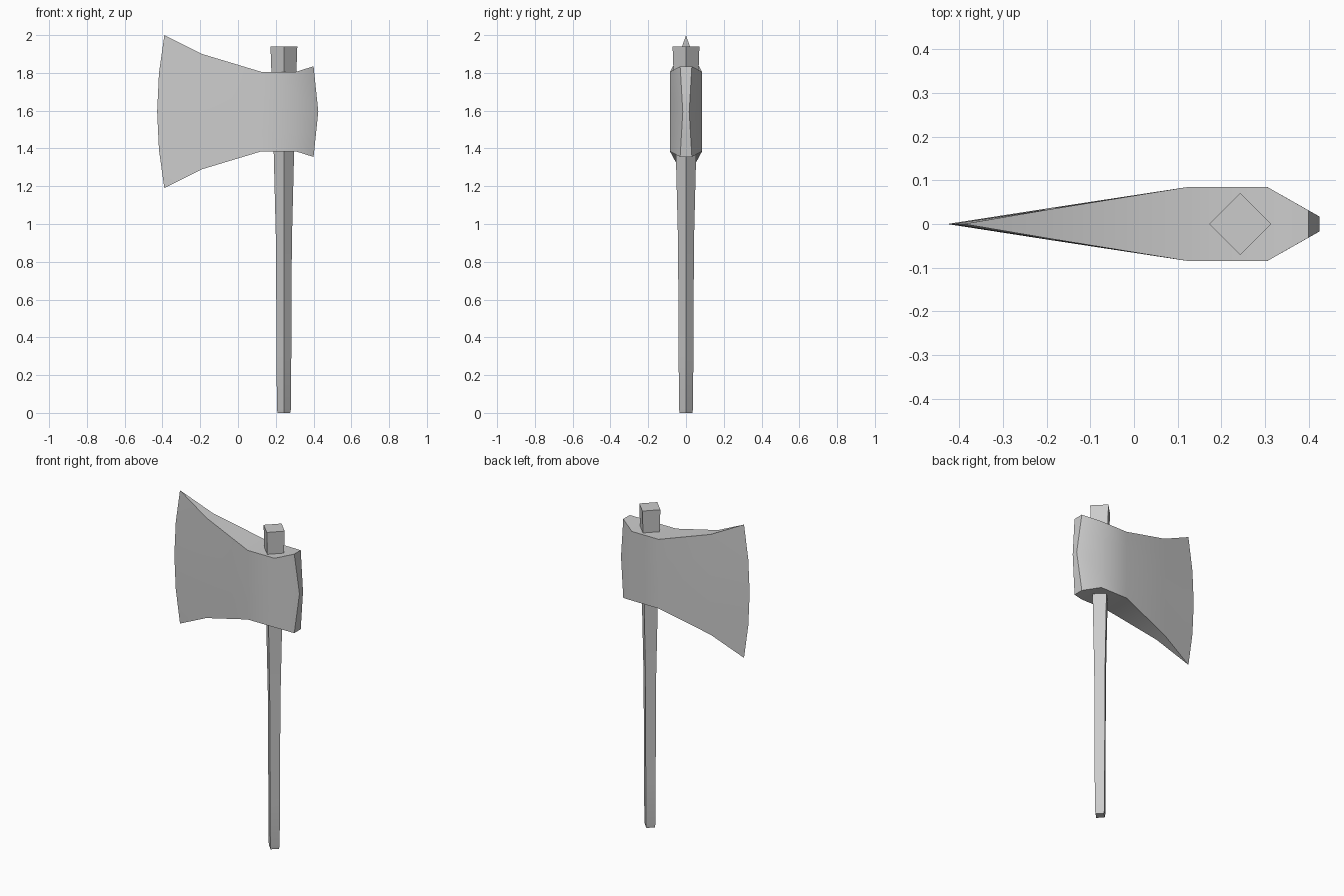
import bpy, bmesh, math

cube = bpy.data.objects.get("Cube")
if cube:
    bpy.data.objects.remove(cube, do_unlink=True)

grey = bpy.data.materials.new("plain grey")
grey.use_nodes = True
colour = (0.6, 0.6, 0.6, 1)
grey.diffuse_color = colour
grey.node_tree.nodes["Principled BSDF"].inputs["Base Color"].default_value = colour


def skin_rings(name, rings):
    """Bridge closed rings of points, cap both ends, and shade by angle."""
    bm = bmesh.new()
    loops = [[bm.verts.new(p) for p in ring] for ring in rings]
    n = len(loops[0])
    for a, b in zip(loops, loops[1:]):
        for i in range(n):
            j = (i + 1) % n
            bm.faces.new((a[i], a[j], b[j], b[i]))
    bm.faces.new(loops[0])
    bm.faces.new(loops[-1])
    bmesh.ops.remove_doubles(bm, verts=bm.verts, dist=0.0005)
    bmesh.ops.recalc_face_normals(bm, faces=bm.faces)
    mesh = bpy.data.meshes.new(name)
    bm.to_mesh(mesh)
    bm.free()
    mesh.materials.append(grey)
    obj = bpy.data.objects.new(name, mesh)
    bpy.context.collection.objects.link(obj)
    bpy.ops.object.select_all(action="DESELECT")
    obj.select_set(True)
    bpy.context.view_layer.objects.active = obj
    bpy.ops.object.shade_smooth_by_angle(angle=math.radians(40))
    return obj


# Handle: tapered diamond section with a slightly softened foot
shaft_x = 0.243
stations = [(0, 0.033), (0.02, 0.037), (0.3, 0.039), (0.9, 0.042),
            (1.38, 0.054), (1.8, 0.066), (1.94, 0.071)]
skin_rings("handle", [[(shaft_x + r, 0, z), (shaft_x, r, z),
                       (shaft_x - r, 0, z), (shaft_x, -r, z)]
                      for z, r in stations])

# Head: x, half height, half thickness, bulge in x and in thickness at mid height
middle_z = 1.595
columns = [(-0.39, 0.405, 0, -0.038, 0),
           (-0.19, 0.305, 0.034, 0, 0.003),
           (0.125, 0.21, 0.085, 0, 0),
           (0.305, 0.21, 0.085, 0, 0),
           (0.4, 0.24, 0.031, 0.025, -0.014)]
rows = (-1, -0.5, 0, 0.5, 1)


def head_ring(x, half_z, half_y, bulge_x, bulge_y):
    ring = []
    for side, order in ((1, rows), (-1, rows[::-1])):
        for t in order:
            # the cutting edge is an arc, the poll a simple crease
            k = 1 - t * t if bulge_x < 0 else 1 - abs(t)
            ring.append((x + bulge_x * k, side * (half_y + bulge_y * k),
                         middle_z + t * half_z))
    return ring


def build_head():
    bm = bmesh.new()
    loops = [[bm.verts.new(p) for p in head_ring(*c)] for c in columns]
    n = len(loops[0])
    for a, b in zip(loops, loops[1:]):
        for i in range(n):
            j = (i + 1) % n
            bm.faces.new((a[i], a[j], b[j], b[i]))
    # poll face as a stack of quads
    back = loops[-1]
    for i in range(len(rows) - 1):
        bm.faces.new((back[i], back[i + 1], back[n - 2 - i], back[n - 1 - i]))
    # the first ring closes into the cutting edge
    bmesh.ops.remove_doubles(bm, verts=bm.verts, dist=0.0005)
    bmesh.ops.recalc_face_normals(bm, faces=bm.faces)
    mesh = bpy.data.meshes.new("axe_head")
    bm.to_mesh(mesh)
    bm.free()
    mesh.materials.append(grey)
    obj = bpy.data.objects.new("axe_head", mesh)
    bpy.context.collection.objects.link(obj)
    bpy.ops.object.select_all(action="DESELECT")
    obj.select_set(True)
    bpy.context.view_layer.objects.active = obj
    bpy.ops.object.shade_smooth_by_angle(angle=math.radians(40))


build_head()
